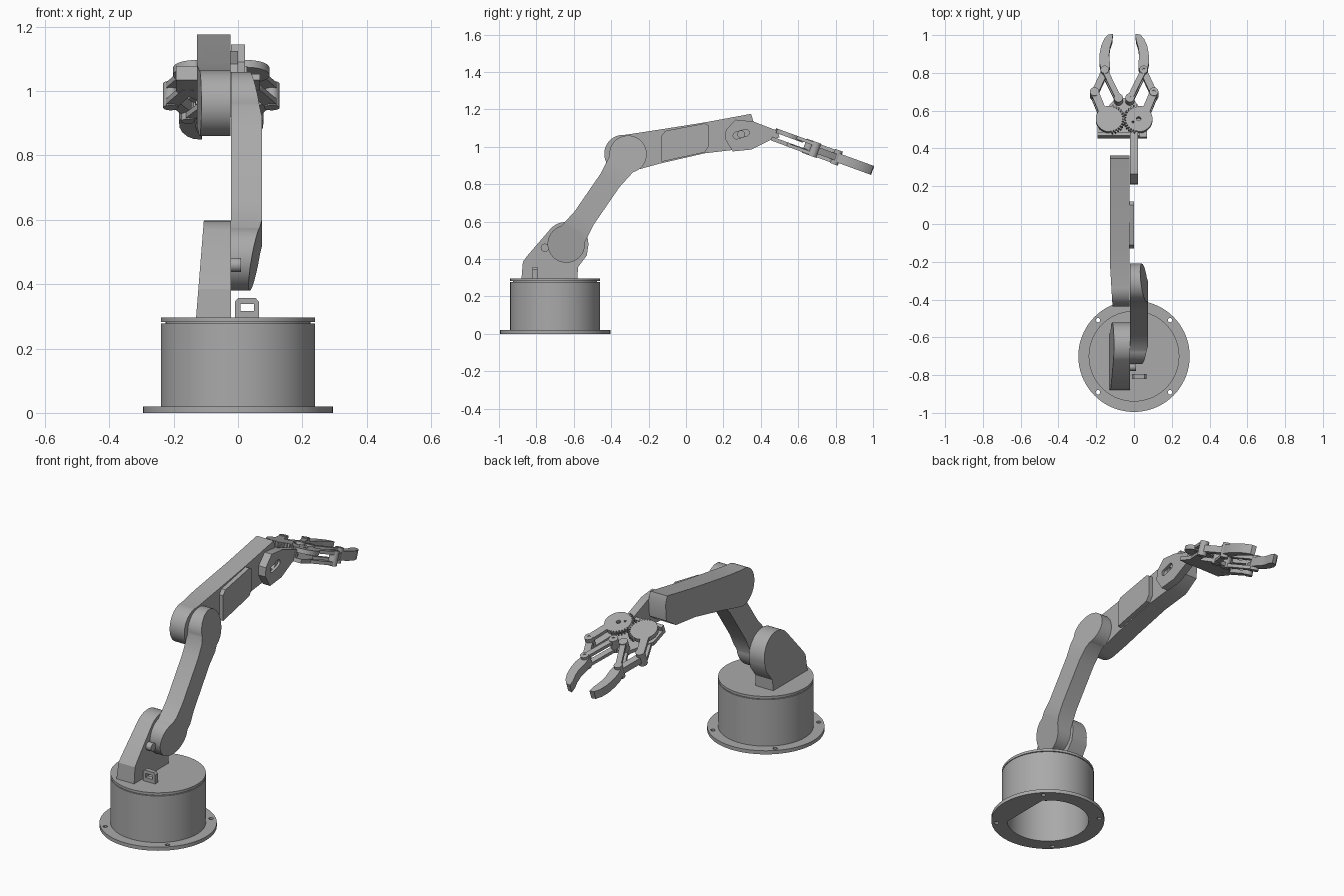
import bpy, bmesh, math
from mathutils import Matrix, Vector

if "Cube" in bpy.data.objects:
    bpy.data.objects.remove(bpy.data.objects["Cube"])

grey = bpy.data.materials.new("plain_grey")
grey.use_nodes = True
grey.diffuse_color = (0.4, 0.4, 0.4, 1)
grey.node_tree.nodes["Principled BSDF"].inputs["Base Color"].default_value = grey.diffuse_color


def frame(p, q, w, origin):
    m = Matrix((p, q, w)).transposed().to_4x4()
    m.translation = origin
    return m


# Drawing planes: base seen from above, arm seen from the side, tilted gripper
tilt = math.radians(20)
c, s = math.cos(tilt), math.sin(tilt)
BASE = Matrix.Translation((0, -0.7, 0))
SIDE = frame((0, 1, 0), (0, 0, 1), (1, 0, 0), (0, 0, 0))
GRIP = frame((1, 0, 0), (0, c, -s), (0, s, c), (-0.052, 0.545, 1.038))
FRONT = frame((1, 0, 0), (0, 0, 1), (0, -1, 0), (0, 0, 0))


def arc(cx, cy, r, start=0, end=360, n=48):
    """Points on an arc in degrees; a full turn omits the repeated point."""
    steps = n if end - start >= 360 else n - 1
    angles = [math.radians(start + (end - start) * i / steps) for i in range(n)]
    return [(cx + r * math.cos(a), cy + r * math.sin(a)) for a in angles]


def rect(cx, cy, w, h, angle=0):
    a = math.radians(angle)
    return [(cx + x * math.cos(a) - y * math.sin(a), cy + x * math.sin(a) + y * math.cos(a))
            for x, y in ((-w/2, -h/2), (w/2, -h/2), (w/2, h/2), (-w/2, h/2))]


def prism(name, pts, lo, hi, plane):
    bm = bmesh.new()
    face = bm.faces.new([bm.verts.new((p[0], p[1], lo)) for p in pts])
    top = bmesh.ops.extrude_face_region(bm, geom=[face])
    moved = [v for v in top["geom"] if isinstance(v, bmesh.types.BMVert)]
    bmesh.ops.translate(bm, vec=(0, 0, hi - lo), verts=moved)
    bm.transform(plane)
    bmesh.ops.recalc_face_normals(bm, faces=bm.faces)
    mesh = bpy.data.meshes.new(name)
    bm.to_mesh(mesh)
    bm.free()
    mesh.materials.append(grey)
    obj = bpy.data.objects.new(name, mesh)
    bpy.context.collection.objects.link(obj)
    return obj


def cut(obj, pts, lo, hi, plane):
    cutter = prism("cutter", pts, lo, hi, plane)
    cutter.hide_render = True
    mod = obj.modifiers.new("cut", "BOOLEAN")
    mod.operation, mod.solver, mod.object = "DIFFERENCE", "EXACT", cutter
    bpy.context.view_layer.objects.active = obj
    bpy.ops.object.modifier_apply(modifier=mod.name)
    bpy.data.objects.remove(cutter)


def link(a, b, r):
    """Round-ended bar outline."""
    ang = math.degrees(math.atan2(b[1] - a[1], b[0] - a[0]))
    return arc(*a, r, ang + 90, ang + 270, 12) + arc(*b, r, ang - 90, ang + 90, 12)


def slice_off(obj, point, normal):
    bm = bmesh.new()
    bm.from_mesh(obj.data)
    geom = bm.verts[:] + bm.edges[:] + bm.faces[:]
    res = bmesh.ops.bisect_plane(bm, geom=geom, plane_co=point, plane_no=normal, clear_outer=True)
    edges = [e for e in res["geom_cut"] if isinstance(e, bmesh.types.BMEdge)]
    bmesh.ops.contextual_create(bm, geom=edges)
    bmesh.ops.recalc_face_normals(bm, faces=bm.faces)
    bm.to_mesh(obj.data)
    bm.free()


# Round base: flange with screw holes, hollow drum, turntable
flange = prism("base_flange", arc(0, 0, 0.295, n=72), 0, 0.02, BASE)
cut(flange, arc(0, 0, 0.213, n=72), -1, 1, BASE)
for i in range(4):
    cut(flange, arc(*arc(0, 0, 0.27, 45, 405, 4)[i], 0.012, n=12), -1, 1, BASE)
drum = prism("base_drum", arc(0, 0, 0.24, n=72), 0.02, 0.278, BASE)
cut(drum, arc(0, 0, 0.213, n=72), 0, 0.262, BASE)
cut(drum, arc(-0.705, 0.07, 0.025, n=20), 0.1, 0.4, SIDE)
prism("base_foot_plate", arc(0, 0, 0.22, -45, 45, 24), 0.001, 0.015, BASE)
prism("base_servo", rect(0.07, 0, 0.2, 0.1), 0.15, 0.265, BASE)
prism("turntable_neck", arc(0, 0, 0.225), 0.27, 0.29, BASE)
prism("turntable", arc(0, 0, 0.24, n=72), 0.282, 0.296, BASE)
tab = prism("cable_tab", [(-0.01, 0.29), (0.065, 0.29), (0.065, 0.345), (0.055, 0.357),
                          (0, 0.357), (-0.01, 0.345)], 0.795, 0.82, FRONT)
cut(tab, rect(0.028, 0.328, 0.042, 0.022), 0, 1, FRONT)

# Shoulder bracket: tapered shell, open on the right
shoulder, elbow = Vector((-0.64, 0.48)), Vector((-0.31, 0.96))
bracket = prism("shoulder_bracket", [(-0.88, 0.29), (-0.58, 0.29), (-0.578, 0.355), (-0.53, 0.42)]
                + arc(*shoulder, 0.118, -15, 132, 20) + [(-0.85, 0.415), (-0.872, 0.385)],
                -0.13, -0.022, SIDE)
slice_off(bracket, (-0.13, 0, 0.3), (-1, 0, 0.08))
cut(bracket, [(-0.8, 0.31), (-0.6, 0.31), (-0.6, 0.36)]
    + arc(*shoulder, 0.1, -30, 130, 20) + [(-0.83, 0.4)], -0.3, -0.042, SIDE)
cut(bracket, rect(*shoulder, 0.12, 0.12, 30), -0.3, 0.1, SIDE)
ear = prism("cable_ear", arc(-0.755, 0.46, 0.022, n=16), -0.03, 0.01, SIDE)
cut(ear, arc(-0.755, 0.46, 0.01, n=12), -0.1, 0.1, SIDE)

# Upper arm: drawn along its own axis, thinner at both joints, hollow cups there
along = (elbow - shoulder).normalized()
length = (elbow - shoulder).length
ARM = frame((0, along.x, along.y), (0, -along.y, along.x), (1, 0, 0), (0, *shoulder))
outline = (arc(0, 0, 0.1, 50, 310, 36) + [(0.17, -0.062), (length - 0.17, -0.062)]
           + arc(length, 0, 0.1, -130, 130, 36) + [(length - 0.17, 0.062), (0.17, 0.062)])
arm = prism("upper_arm", outline, -0.022, 0.075, ARM)
for start, way in ((-0.1, 1), (length + 0.1, -1)):
    slice_off(arm, ARM @ Vector((start, 0, 0.033)), ARM.to_3x3() @ Vector((-0.04 * way, 0, 0.19)))
for joint in (0, length):
    cut(arm, arc(joint, 0, 0.088), 0.003, 0.2, ARM)
    cut(arm, arc(joint, 0, 0.02, n=16), -0.1, 0.1, ARM)
    for hole in arc(joint, 0, 0.042, 20, 380, 2):
        cut(arm, arc(*hole, 0.007, n=8), -0.1, 0.1, ARM)

# Forearm: shell with open servo bays on the right and a shaft through the middle
forearm = prism("forearm", arc(-0.335, 0.962, 0.102, 85, 282, 32)
                + [(-0.14, 0.91), (0.1, 0.965), (0.27, 0.985), (0.355, 1.04),
                   (0.362, 1.13), (0.348, 1.176), (0.1, 1.13), (-0.14, 1.092)],
                -0.128, -0.024, SIDE)
slice_off(forearm, (-0.128, -0.2, 0), (-1, -0.06, 0))
cut(forearm, arc(-0.335, 0.962, 0.088, 85, 282, 24)
    + [(-0.16, 0.92), (-0.14, 0.94), (-0.14, 1.06), (-0.16, 1.075)], -0.3, -0.044, SIDE)
cut(forearm, [(0.13, 0.985), (0.26, 1.0), (0.338, 1.045), (0.345, 1.13),
              (0.335, 1.155), (0.13, 1.118)], -0.3, -0.044, SIDE)
cut(forearm, rect(*elbow, 0.11, 0.11, 10), -0.3, 0.1, SIDE)
cut(forearm, rect(0.28, 1.07, 0.09, 0.06, 10), -0.3, 0.1, SIDE)
cut(forearm, rect(-0.005, 1, 0.12, 0.6, 10), -0.1, -0.036, SIDE)
panel = prism("forearm_panel", [(-0.13, 0.92), (0.1, 0.97), (0.12, 1.0), (0.12, 1.115),
                                (0.1, 1.125), (-0.11, 1.085), (-0.13, 1.06)], -0.026, 0, SIDE)

# Wrist plate
wrist = prism("wrist", [(0.21, 1.04), (0.25, 0.975), (0.35, 0.985), (0.46, 1.04), (0.5, 1.05),
                        (0.49, 1.085), (0.36, 1.135), (0.265, 1.145), (0.213, 1.09)],
              -0.022, 0.022, SIDE)
cut(wrist, link((0.27, 1.06), (0.32, 1.075), 0.018), 0.008, 0.1, SIDE)
cut(wrist, arc(0.295, 1.067, 0.018, n=16), -0.1, 0.1, SIDE)

# Gripper mount
prism("gripper_mount", [(-0.14, -0.085), (0.12, -0.085), (0.12, 0.02), (0.045, 0.135),
                        (-0.045, 0.135), (-0.14, 0.02)], -0.035, -0.014, GRIP)
prism("gripper_back_wall", rect(-0.03, -0.075, 0.22, 0.02), -0.035, 0.012, GRIP)

# Gripper halves: toothed disc, twin links, pins and curved finger
for side, word in ((1, "left"), (-1, "right")):
    G = GRIP @ Matrix.Diagonal((side, 1, 1, 1))
    hub, outer, inner, knuckle = (0.077, 0), (0.157, 0.152), (0.03, 0.117), (0.103, 0.276)
    teeth = []
    for i in range(14):
        mid = 97 + i * 12 + (6 if side < 0 else 0)
        for off, r in ((-4, 0.068), (-2, 0.082), (2, 0.082), (4, 0.068)):
            teeth += arc(*hub, r, mid + off, mid + off + 1, 2)[:1]
    gear = prism(word + "_gear", teeth + arc(*hub, 0.073, 272, 450, 30), 0.012, 0.036, G)
    cut(gear, arc(*hub, 0.012, n=12), -0.1, 0.1, G)
    for hole in arc(*hub, 0.035, 30, 390, 2):
        cut(gear, arc(*hole, 0.006, n=8), -0.1, 0.1, G)
    for lo, hi, level in ((0.018, 0.036, "upper"), (-0.036, -0.018, "lower")):
        prism(f"{word}_{level}_drive_link", link((0.105, 0.02), outer, 0.021), lo, hi, G)
        prism(f"{word}_{level}_guide_link", link(inner, knuckle, 0.015), lo, hi, G)
    for spot, r in ((inner, 0.024), (outer, 0.024), (knuckle, 0.022)):
        pin = prism(word + "_pin", arc(*spot, r, n=20), -0.04, 0.04, G)
        cut(pin, arc(*spot, 0.008, n=10), 0.025, 0.1, G)
    prism(word + "_finger_root", link(outer, knuckle, 0.018), -0.018, 0.018, G)
    prism(word + "_finger", [(0.08, 0.262), (0.118, 0.262), (0.131, 0.32), (0.13, 0.37),
                             (0.122, 0.415), (0.105, 0.455), (0.085, 0.478), (0.06, 0.482),
                             (0.062, 0.45), (0.074, 0.41), (0.08, 0.365), (0.075, 0.31)],
          -0.025, 0.025, G)

# Crisp edges with smooth curves
for obj in bpy.context.collection.objects:
    if obj.type == "MESH" and grey.name in obj.data.materials:
        obj.select_set(True)
        bpy.context.view_layer.objects.active = obj
bpy.ops.object.shade_smooth_by_angle(angle=math.radians(30))
